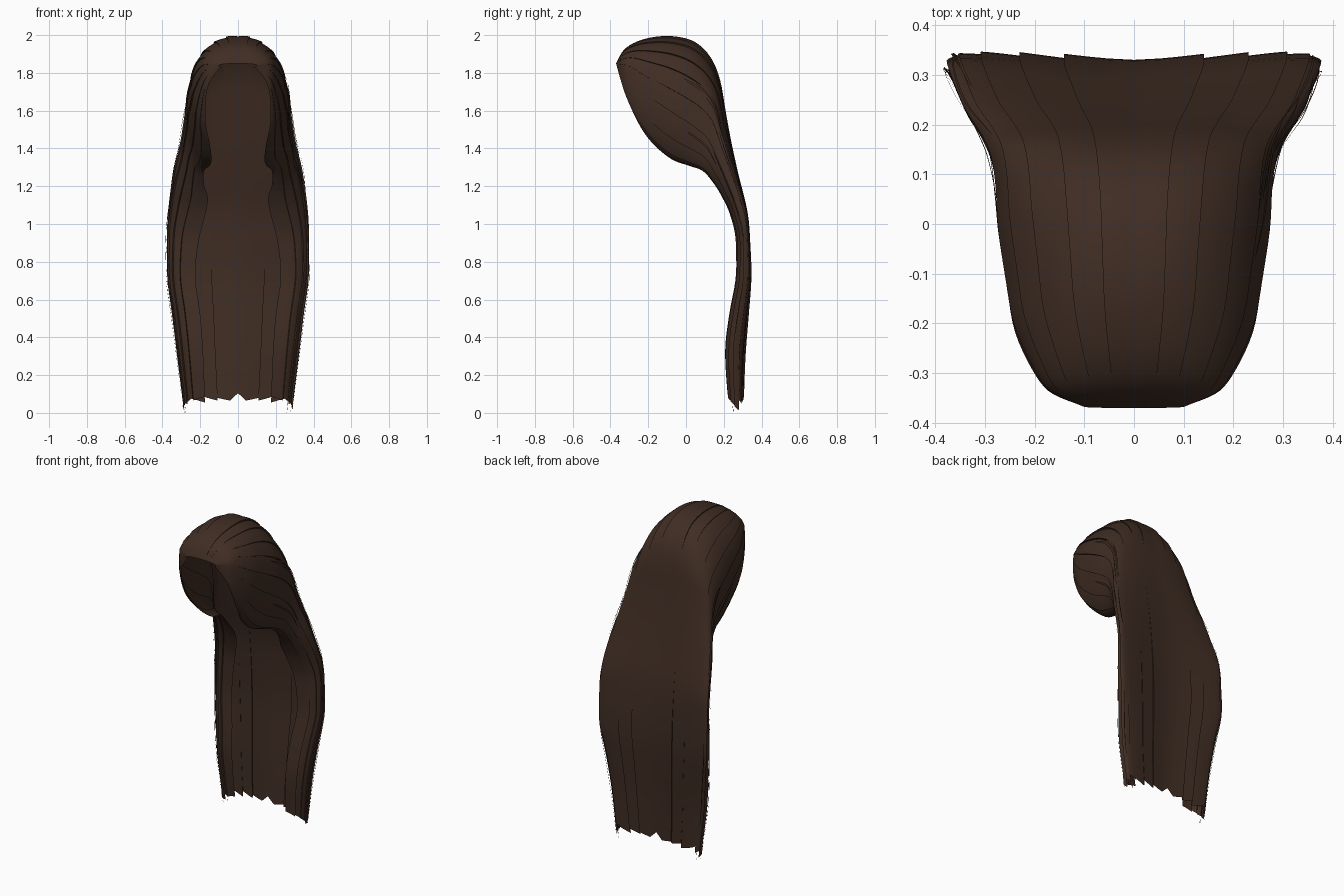
import bpy, bmesh, random
from math import sin, cos, pi
from mathutils import Vector

random.seed(4)
cube = bpy.data.objects.get("Cube")
if cube:
    bpy.data.objects.remove(cube)

brown = bpy.data.materials.new("dark brown hair")
brown.use_nodes = True
COLOUR = (0.05, 0.026, 0.017, 1)
brown.diffuse_color = COLOUR
brown.node_tree.nodes["Principled BSDF"].inputs["Base Color"].default_value = COLOUR

# Hair sections from hairline to tips:
# centre y, z / free edge y, z / half width / free edge x / squareness / bow
SECTIONS = [Vector(s) for s in (
    (-.37, 1.85, -.365, 1.83, .10, .09, 1, 0),
    (-.33, 1.92, -.345, 1.76, .165, .145, 1, 0),
    (-.26, 1.965, -.315, 1.67, .20, .17, 1, 0),
    (-.16, 1.99, -.25, 1.53, .235, .17, 1, 0),
    (-.05, 1.99, -.18, 1.43, .25, .15, 1, 0),
    (.05, 1.96, -.08, 1.345, .265, .14, 1, 0),
    (.13, 1.88, .01, 1.31, .27, .15, .95, 0),
    (.18, 1.76, .09, 1.28, .28, .18, .9, 0),
    (.21, 1.59, .15, 1.21, .30, .18, .85, 0),
    (.24, 1.42, .19, 1.14, .33, .16, .8, .01),
    (.275, 1.25, .225, 1.06, .35, .17, .75, .02),
    (.31, 1.08, .25, .95, .365, .2, .7, .03),
    (.325, .9, .255, .83, .368, .22, .7, .03),
    (.33, .7, .25, .7, .365, .225, .7, .03),
    (.32, .52, .22, .52, .34, .2, .7, .025),
    (.305, .3, .2, .32, .315, .185, .7, .02),
    (.295, .07, .215, .07, .285, .175, .7, .02))]
STEPS = 4
ROWS = (len(SECTIONS) - 1) * STEPS


def section(row):
    """Catmull-Rom blend of the sections."""
    i = min(int(row // STEPS), len(SECTIONS) - 2)
    t = row / STEPS - i
    a, b, c, d = (SECTIONS[max(0, min(k, len(SECTIONS) - 1))] for k in range(i - 1, i + 3))
    return (b * 2 + (c - a) * t + (a * 2 - b * 5 + c * 4 - d) * t ** 2
            + (b * 3 - a - c * 3 + d) * t ** 3) / 2


def hair_point(row, angle, side, lift=0):
    """Point on the hair; angle runs from the centre line (0) to the free edge (pi)."""
    cy, cz, ey, ez, width, edge_x, power, bow = section(row)
    s, c = max(0, sin(angle)), cos(angle)
    along = .5 - .5 * abs(c) ** power * (1 if c > 0 else -1)
    x = width * s ** power if c > 0 else edge_x + (width - edge_x) * s ** power
    centre, edge = Vector((0, cy, cz)), Vector((0, ey, ez))
    p = centre.lerp(edge, along)
    p += (centre - edge).normalized() * lift * c
    p.y += bow * (x / width) ** 2
    p.x = side * (x + lift * s)
    return p


def finish(bm, name):
    bmesh.ops.remove_doubles(bm, verts=bm.verts, dist=.0002)
    bmesh.ops.recalc_face_normals(bm, faces=bm.faces)
    mesh = bpy.data.meshes.new(name)
    bm.to_mesh(mesh)
    bm.free()
    mesh.materials.append(brown)
    obj = bpy.data.objects.new(name, mesh)
    bpy.context.collection.objects.link(obj)
    bpy.ops.object.select_all(action='DESELECT')
    bpy.context.view_layer.objects.active = obj
    obj.select_set(True)
    bpy.ops.object.shade_smooth_by_angle(angle=.6)


def skin(bm, grid):
    for left, right in zip(grid, grid[1:]):
        for k in range(len(left) - 1):
            bm.faces.new((left[k], right[k], right[k + 1], left[k + 1]))


# Main hair: overlapping locks with small steps between them and ragged tips
LOCKS = (0, .25, .52, .85, 1.15, 1.5, 1.85, 2.3, 2.7, pi)
TIPS = (0, .005, -.005, .01, -.015, -.045, -.02, 0, .005)
COLUMNS = 4
bm = bmesh.new()
for side in (1, -1):
    grid = []
    for n, (start, end) in enumerate(zip(LOCKS, LOCKS[1:])):
        for c in range(COLUMNS + 1):
            f = c / COLUMNS
            angle = start + (end - start) * f
            lift = .009 * f if n < len(LOCKS) - 2 else 0
            column = []
            for row in range(ROWS + 1):
                fade = min(1, row / (STEPS * 4))
                p = hair_point(row, angle, side, lift * fade)
                if row == ROWS:
                    p.z += TIPS[n] + .02 * (f - .5)
                    if n == 0 and c == 0:
                        p.z += .045
                column.append(bm.verts.new(p))
            grid.append(column)
    skin(bm, grid)
finish(bm, "long_hair")

# Loose strands lying just off the sides
bm = bmesh.new()
for side in (1, -1):
    for n in range(12):
        angle = random.uniform(1.0, 2.1)
        first = random.randint(STEPS * 4, STEPS * 13)
        last = ROWS if first > STEPS * 10 else first + STEPS * 4
        rows = range(first, last + 1)
        grid = [[], []]
        for row in rows:
            t = (row - first) / (last - first)
            for column, edge in zip(grid, (-1, 1)):
                taper = .025 * sin(pi * (.05 + .9 * t))
                p = hair_point(row, angle + edge * taper, side, .004 + .012 * sin(pi * t))
                if last == ROWS:
                    p.z -= .07 * t ** 6
                column.append(bm.verts.new(p))
        skin(bm, grid)
finish(bm, "loose_strands")
